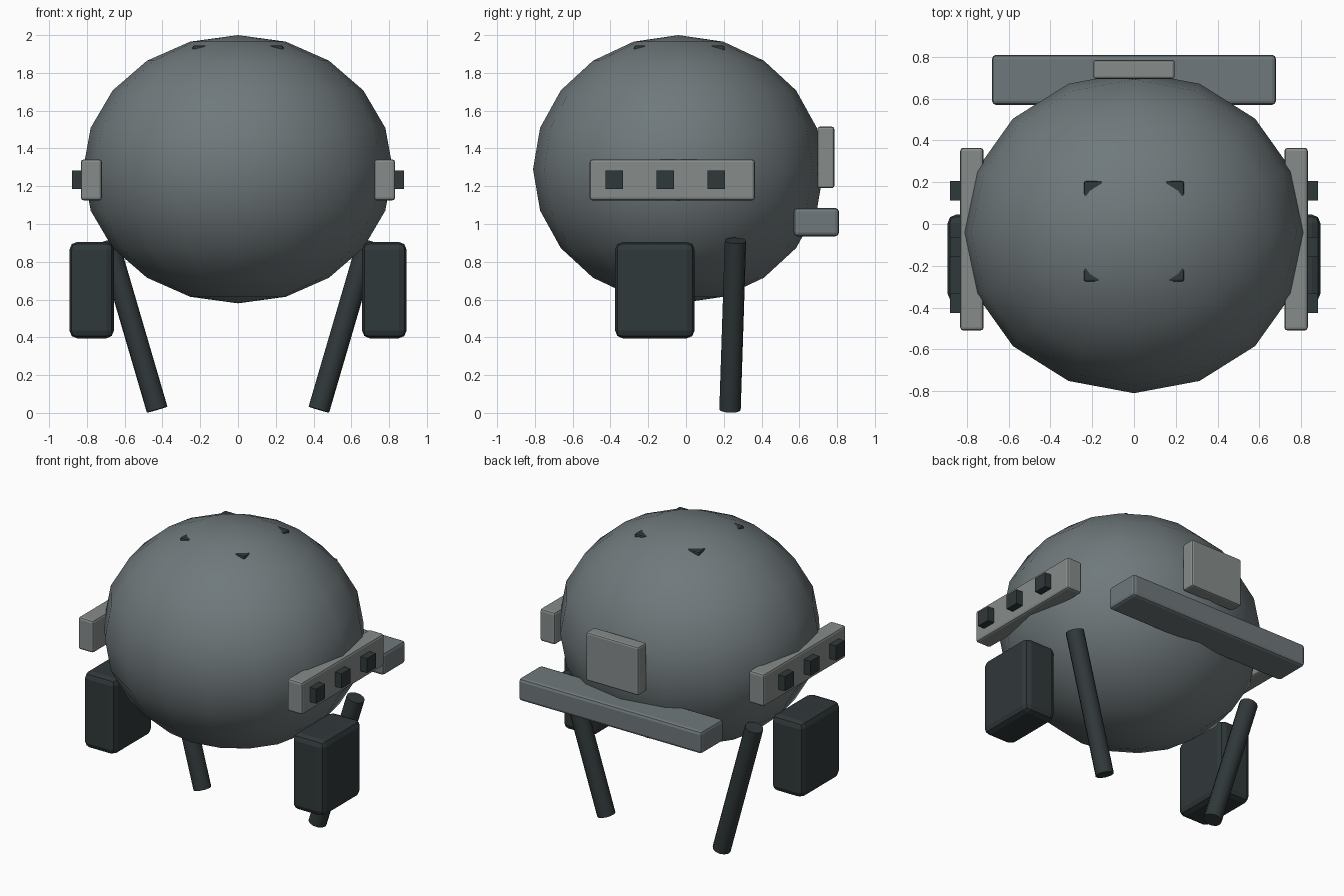
import bpy, math
from mathutils import Vector

if "Cube" in bpy.data.objects:
    bpy.data.objects.remove(bpy.data.objects["Cube"])


def material(name, rgb):
    m = bpy.data.materials.new(name)
    m.diffuse_color = (*rgb, 1)
    m.use_nodes = True
    m.node_tree.nodes["Principled BSDF"].inputs["Base Color"].default_value = m.diffuse_color
    return m


HULL = material("hull_grey", (0.16, 0.19, 0.20))
PLATE = material("plate_grey", (0.24, 0.265, 0.26))
DARK = material("dark_grey", (0.03, 0.04, 0.042))


def finish(name, mat, bevel=0, segments=2):
    o = bpy.context.object
    o.name = name
    o.data.materials.append(mat)
    if bevel:
        b = o.modifiers.new("bevel", 'BEVEL')
        b.width, b.segments = bevel, segments
    return o


def box(name, lo, hi, mat, bevel=0):
    lo, hi = Vector(lo), Vector(hi)
    bpy.ops.mesh.primitive_cube_add(size=1, location=(lo + hi) / 2)
    bpy.context.object.scale = hi - lo
    bpy.ops.object.transform_apply(location=False, rotation=False, scale=True)
    return finish(name, mat, bevel)


def rod(name, a, b, radius, mat):
    a, b = Vector(a), Vector(b)
    bpy.ops.mesh.primitive_cylinder_add(vertices=12, radius=radius, depth=(b - a).length,
                                        location=(a + b) / 2)
    bpy.context.object.rotation_euler = (b - a).to_track_quat('Z', 'Y').to_euler()
    bpy.ops.object.shade_smooth_by_angle(angle=math.radians(35))
    return finish(name, mat)


# round hull
bpy.ops.mesh.primitive_uv_sphere_add(segments=16, ring_count=10, radius=1, location=(0, -0.04, 1.29))
bpy.context.object.scale = (0.82, 0.77, 0.71)
bpy.ops.object.transform_apply(location=False, rotation=False, scale=True)
bpy.ops.object.shade_smooth_by_angle(angle=math.radians(40))
finish("hull", HULL)

# hatch block, only its corners break the hull
box("top_hatch", (-0.24, -0.275, 1.84), (0.24, 0.205, 1.945), DARK, 0.01)

# rear bar and rear plate
box("rear_bar", (-0.68, 0.57, 0.935), (0.68, 0.81, 1.085), HULL, 0.02)
box("rear_plate", (-0.195, 0.695, 1.19), (0.195, 0.785, 1.515), PLATE, 0.012)


def side_box(name, s, x0, x1, y0, y1, z0, z1, mat, bevel=0):
    a, b = sorted((s * x0, s * x1))
    box(name, (a, y0, z0), (b, y1, z1), mat, bevel)


for s, side in ((1, "right"), (-1, "left")):
    # side rail with three studs
    side_box(f"side_rail_{side}", s, 0.72, 0.832, -0.51, 0.365, 1.125, 1.342, PLATE, 0.015)
    for i, y in enumerate((-0.38, -0.11, 0.16)):
        side_box(f"stud_{side}_{i + 1}", s, 0.79, 0.88, y - 0.047, y + 0.047, 1.185, 1.283, DARK)
    # hanging pod
    side_box(f"pod_{side}", s, 0.657, 0.892, -0.375, 0.045, 0.395, 0.905, DARK, 0.04)
    # slanted leg
    rod(f"leg_{side}", (s * 0.428, 0.233, 0.017), (s * 0.69, 0.262, 0.912), 0.057, DARK)
